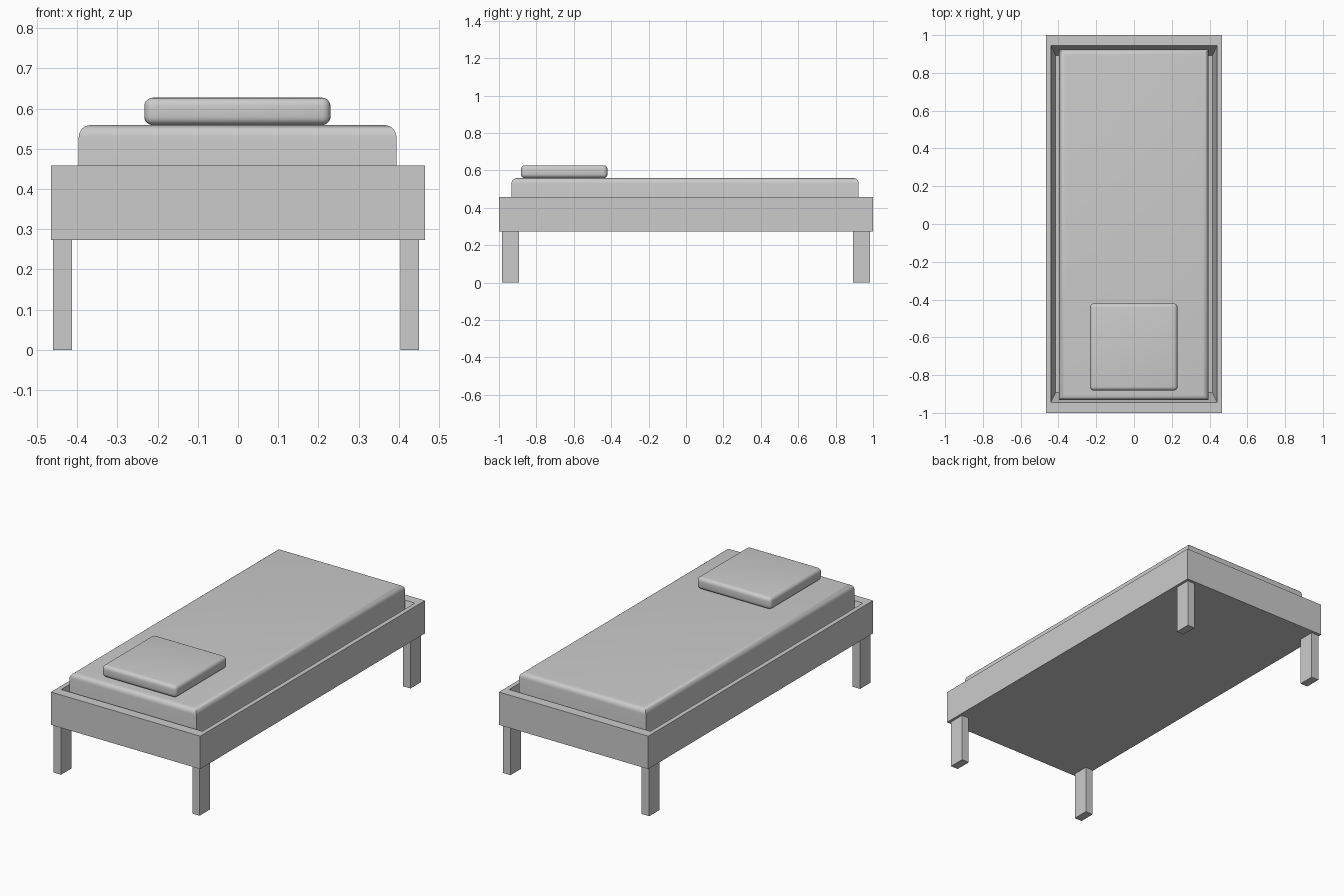
import bpy, bmesh

if "Cube" in bpy.data.objects:
    bpy.data.objects.remove(bpy.data.objects["Cube"])

def finish(bm, name, smooth=False):
    bmesh.ops.recalc_face_normals(bm, faces=bm.faces)
    me = bpy.data.meshes.new(name)
    bm.to_mesh(me)
    bm.free()
    ob = bpy.data.objects.new(name, me)
    bpy.context.collection.objects.link(ob)
    if smooth:
        bpy.ops.object.select_all(action='DESELECT')
        ob.select_set(True)
        bpy.context.view_layer.objects.active = ob
        bpy.ops.object.shade_smooth_by_angle(angle=0.7)
    return ob

def box(x, y, z):
    bm = bmesh.new()
    bmesh.ops.create_cube(bm, size=1)
    for v in bm.verts:
        v.co = [r[0] + (c + 0.5) * (r[1] - r[0]) for c, r in zip(v.co, (x, y, z))]
    return bm

def round_edges(bm, edges, radius, segments):
    bmesh.ops.bevel(bm, geom=edges, offset=radius, segments=segments,
                    profile=0.5, affect='EDGES', clamp_overlap=True)

# Frame: open tray whose inner walls taper toward the floor
BOTTOM, FLOOR, RIM = 0.273, 0.30, 0.458
bm = bmesh.new()
rings = []
for hx, hy, z in ((0.465, 1.0, BOTTOM), (0.465, 1.0, RIM),
                  (0.44, 0.945, RIM), (0.415, 0.892, FLOOR)):
    rings.append([bm.verts.new((sx * hx, sy * hy, z))
                  for sx, sy in ((-1, -1), (1, -1), (1, 1), (-1, 1))])
for a, b in zip(rings, rings[1:]):
    for i in range(4):
        j = (i + 1) % 4
        bm.faces.new((a[i], a[j], b[j], b[i]))
bm.faces.new(rings[0][::-1])
bm.faces.new(rings[-1])
finish(bm, "bed_frame")

# Legs
for side, x in (("left", (-0.46, -0.413)), ("right", (0.404, 0.45))):
    for end, y in (("front", (-0.984, -0.892)), ("back", (0.892, 0.984))):
        finish(box(x, y, (0, BOTTOM)), f"{end}_{side}_leg")

# Mattress: only the top edges are rounded
bm = box((-0.396, 0.394), (-0.933, 0.923), (FLOOR, 0.559))
round_edges(bm, [e for e in bm.edges if all(v.co.z > 0.5 for v in e.verts)], 0.03, 6)
finish(bm, "mattress", True)

# Pillow: rounded all over
bm = box((-0.233, 0.23), (-0.882, -0.42), (0.559, 0.627))
round_edges(bm, bm.edges[:], 0.021, 5)
finish(bm, "pillow", True)
